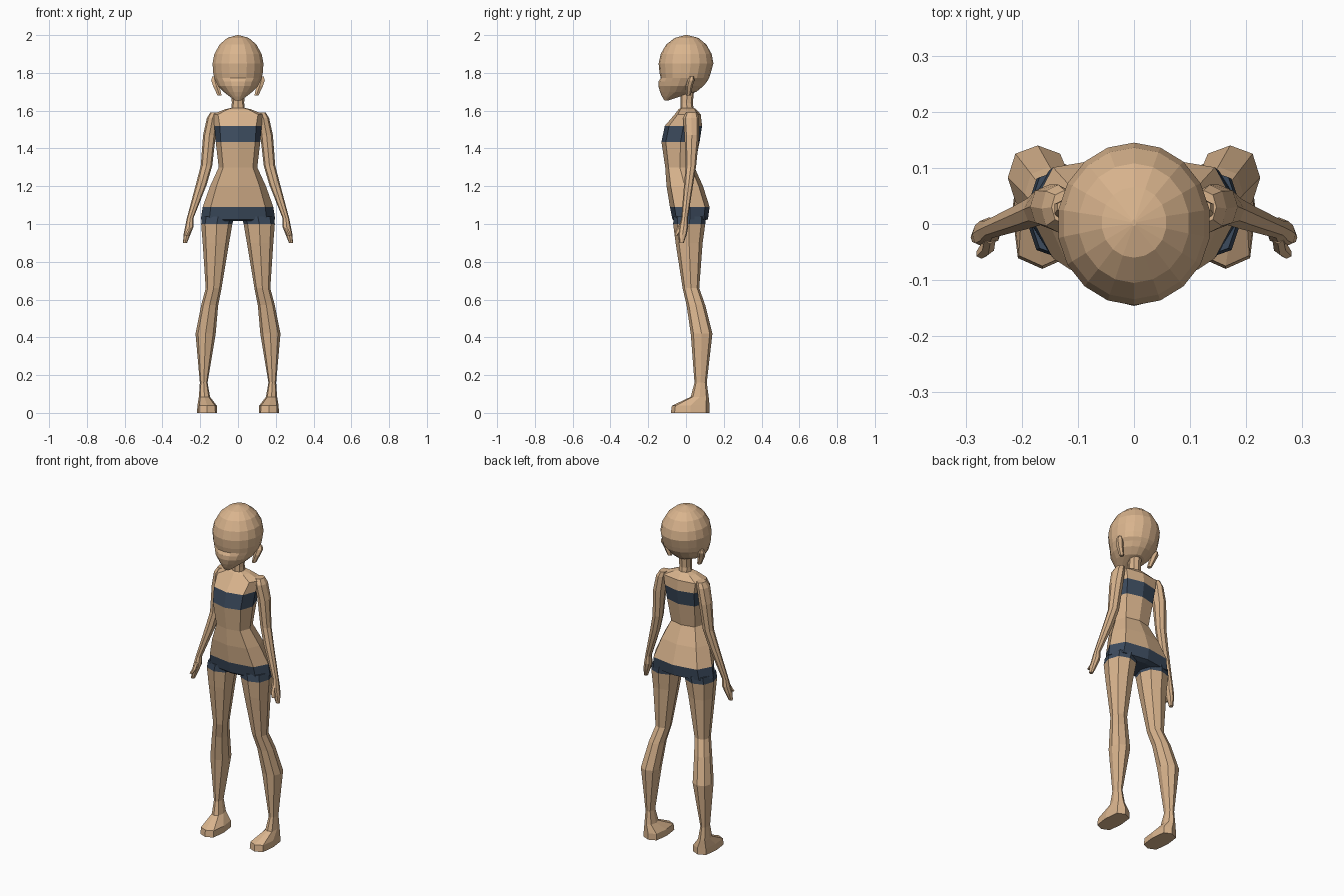
import bpy, bmesh, math


def material(name, rgb):
    m = bpy.data.materials.new(name)
    m.diffuse_color = (*rgb, 1)
    return m


SKIN = material("skin", (0.70, 0.46, 0.27))
NAVY = material("navy cloth", (0.045, 0.07, 0.11))


def loft(name, rings, sides, power=1.0, mirror=False, cloth=None):
    """Stack of rounded rings: (x0, x1, y_front, y_back, z[, power]), bottom to top."""
    bm = bmesh.new()
    loops = []
    for x0, x1, y0, y1, z, *own in rings:
        p = own[0] if own else power
        loop = []
        for i in range(sides):
            a = 2 * math.pi * i / sides
            s, c = math.sin(a), -math.cos(a)
            s = math.copysign(abs(s) ** p, s) if abs(s) > 1e-6 else 0
            c = math.copysign(abs(c) ** p, c) if abs(c) > 1e-6 else 0
            loop.append(bm.verts.new(((x0 + x1) / 2 + s * (x1 - x0) / 2,
                                      (y0 + y1) / 2 + c * (y1 - y0) / 2, z)))
        loops.append(loop)
    for lo, hi in zip(loops, loops[1:]):
        for i in range(sides):
            j = (i + 1) % sides
            bm.faces.new((lo[i], lo[j], hi[j], hi[i]))
    bm.faces.new(loops[0])
    bm.faces.new(loops[-1])
    bmesh.ops.recalc_face_normals(bm, faces=bm.faces)
    if cloth:
        for f in bm.faces:
            f.material_index = int(cloth(f.calc_center_median().z))
    me = bpy.data.meshes.new(name)
    bm.to_mesh(me)
    bm.free()
    me.materials.append(SKIN)
    me.materials.append(NAVY)
    ob = bpy.data.objects.new(name, me)
    bpy.context.collection.objects.link(ob)
    if mirror:
        ob.modifiers.new("mirror", "MIRROR").use_mirror_merge = False
    return ob


def centred(rows):
    return [(-w, w, *rest) for w, *rest in rows]


# Torso with chest band and shorts
loft("torso", centred([
    (0.165, -0.06, 0.09, 1.015),
    (0.197, -0.072, 0.116, 1.025),
    (0.187, -0.085, 0.125, 1.09),
    (0.148, -0.103, 0.09, 1.20),
    (0.102, -0.11, 0.045, 1.30),
    (0.118, -0.13, 0.072, 1.435),
    (0.125, -0.112, 0.085, 1.52),
    (0.137, -0.06, 0.078, 1.58),
    (0.07, -0.04, 0.055, 1.607),
    (0.034, -0.028, 0.042, 1.615)]), 8, 0.75,
    cloth=lambda z: z < 1.09 or 1.435 < z < 1.52)

# Neck
loft("neck", centred([
    (0.038, -0.03, 0.044, 1.59),
    (0.033, -0.03, 0.036, 1.64),
    (0.034, -0.03, 0.045, 1.73)]), 8, 0.85)

# Head, with pointed lower face and chin
loft("head", centred([
    (0.018, -0.115, -0.09, 1.655),
    (0.045, -0.127, -0.03, 1.675, 1.1),
    (0.078, -0.138, 0.055, 1.70, 1.1),
    (0.108, -0.146, 0.092, 1.73, 1.1),
    (0.120, -0.145, 0.112, 1.755, 1.1),
    (0.128, -0.134, 0.122, 1.772),
    (0.133, -0.140, 0.131, 1.80),
    (0.137, -0.145, 0.145, 1.85),
    (0.127, -0.134, 0.136, 1.90),
    (0.099, -0.105, 0.108, 1.95),
    (0.058, -0.06, 0.066, 1.985),
    (0.004, -0.004, 0.008, 2.0)]), 18)

# Ears
loft("ear", [
    (0.085, 0.110, 0.000, 0.025, 1.68),
    (0.095, 0.134, 0.000, 0.035, 1.73),
    (0.100, 0.145, 0.008, 0.045, 1.76),
    (0.115, 0.138, 0.020, 0.042, 1.78)], 6, mirror=True)

# Legs and feet, thigh tops inside the shorts
loft("leg", [
    (0.110, 0.217, -0.080, 0.125, 0.00, 0.6),
    (0.112, 0.215, -0.075, 0.125, 0.038, 0.6),
    (0.148, 0.207, 0.025, 0.120, 0.085),
    (0.161, 0.202, 0.045, 0.110, 0.16),
    (0.118, 0.225, 0.025, 0.140, 0.42),
    (0.105, 0.195, 0.003, 0.102, 0.57),
    (0.087, 0.171, -0.018, 0.070, 0.66),
    (0.047, 0.187, -0.055, 0.088, 0.90),
    (0.030, 0.195, -0.068, 0.102, 1.00),
    (0.020, 0.190, -0.065, 0.105, 1.04)], 8, 0.85, mirror=True,
    cloth=lambda z: z > 1.0)

# Arms and hands
loft("arm", [
    (0.270, 0.291, -0.035, -0.012, 0.90),
    (0.252, 0.288, -0.040, 0.004, 0.945),
    (0.236, 0.280, -0.036, 0.012, 0.985),
    (0.236, 0.271, -0.025, 0.010, 1.03),
    (0.165, 0.223, -0.010, 0.038, 1.21),
    (0.136, 0.197, -0.002, 0.054, 1.31),
    (0.118, 0.185, -0.008, 0.070, 1.47),
    (0.105, 0.165, -0.015, 0.070, 1.56),
    (0.100, 0.147, 0.000, 0.060, 1.59)], 8, 0.9, mirror=True)

# Thumbs
loft("thumb", [
    (0.262, 0.282, -0.062, -0.044, 0.94),
    (0.248, 0.272, -0.055, -0.025, 0.965),
    (0.245, 0.268, -0.035, -0.010, 1.00)], 6, mirror=True)
